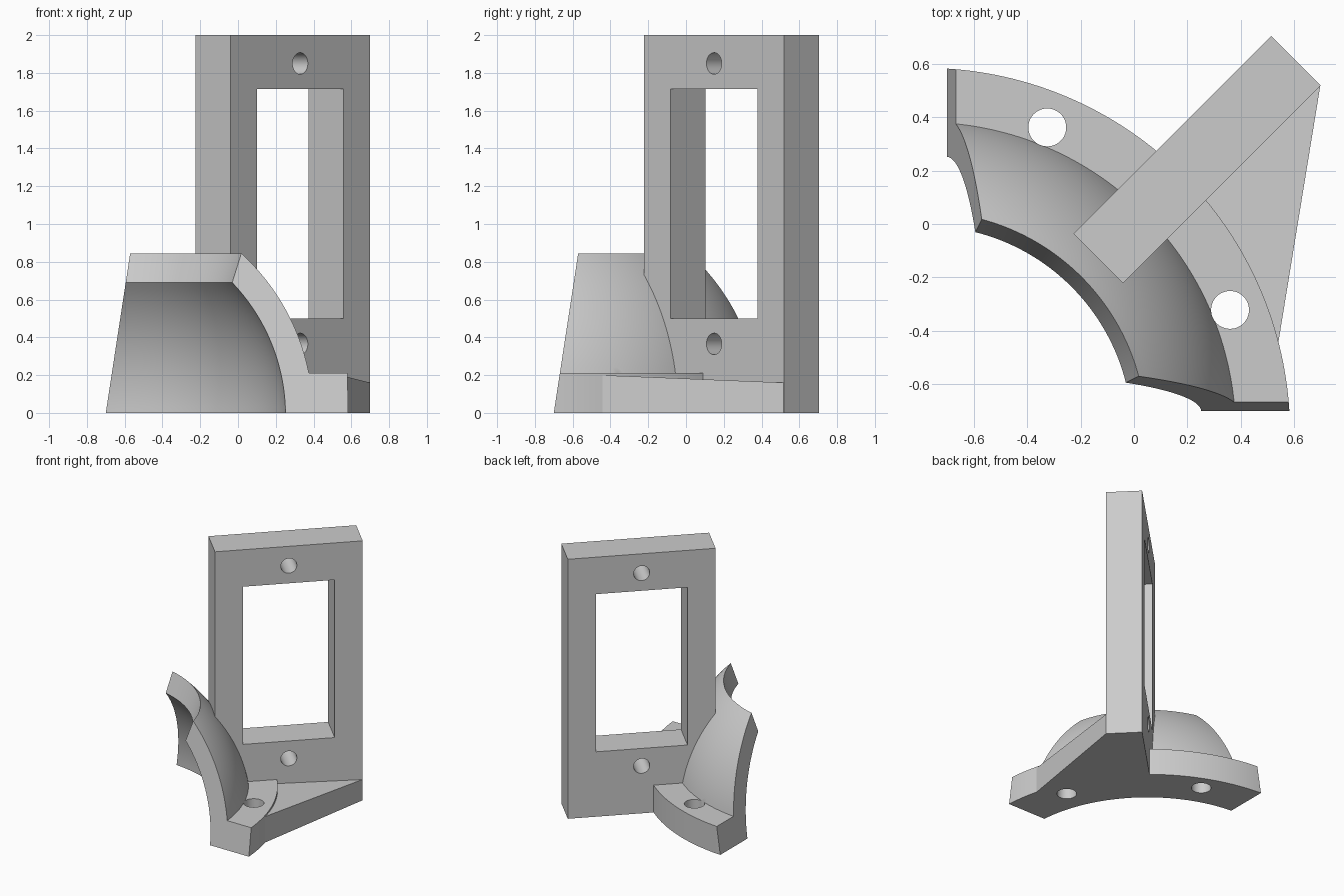
import bpy, bmesh, math
from mathutils import Vector, Matrix

if "Cube" in bpy.data.objects:
    bpy.data.objects.remove(bpy.data.objects["Cube"])

C = -0.785                      # shared x and y of the bowl axis
R_IN, R_OUT, R_FLANGE = 1.04, 1.185, 1.37
FLANGE_Z = 0.21
SLOPE = 0.153                   # lean of the bowl end faces

grey = bpy.data.materials.new("grey")
grey.use_nodes = True
grey.diffuse_color = (0.6, 0.6, 0.6, 1)
grey.node_tree.nodes["Principled BSDF"].inputs["Base Color"].default_value = (0.6, 0.6, 0.6, 1)


def make(name, bm):
    bmesh.ops.recalc_face_normals(bm, faces=bm.faces)
    mesh = bpy.data.meshes.new(name)
    bm.to_mesh(mesh)
    bm.free()
    mesh.materials.append(grey)
    ob = bpy.data.objects.new(name, mesh)
    bpy.context.collection.objects.link(ob)
    return ob


def activate(ob):
    bpy.ops.object.select_all(action='DESELECT')
    ob.select_set(True)
    bpy.context.view_layer.objects.active = ob


def box(name, size, matrix):
    bm = bmesh.new()
    bmesh.ops.create_cube(bm, size=1, matrix=matrix @ Matrix.Diagonal((*size, 1)))
    return make(name, bm)


def cylinder(name, radius, depth, matrix):
    bm = bmesh.new()
    bmesh.ops.create_cone(bm, cap_ends=True, segments=48, radius1=radius,
                          radius2=radius, depth=depth, matrix=matrix)
    return make(name, bm)


def cut(ob, cutters):
    activate(ob)
    for c in cutters:
        c.hide_render = True
        mod = ob.modifiers.new("cut", 'BOOLEAN')
        mod.operation, mod.solver, mod.object = 'DIFFERENCE', 'EXACT', c
        bpy.ops.object.modifier_apply(modifier=mod.name)
        bpy.data.objects.remove(c)


def arc(radius, z0, z1, steps=20):
    heights = [z0 + (z1 - z0) * i / steps for i in range(steps + 1)]
    return [(math.sqrt(radius ** 2 - z * z), z) for z in heights]


# Spherical bowl wall and flange, turned about the vertical axis
profile = arc(R_IN, 0, 0.69) + arc(R_OUT, 0.845, FLANGE_Z)
profile += [(R_FLANGE, FLANGE_Z), (R_FLANGE, 0)]
bm = bmesh.new()
section = bm.faces.new([bm.verts.new((C + r, C, z)) for r, z in profile])
bmesh.ops.spin(bm, geom=[section] + section.edges[:] + section.verts[:],
               cent=(C, C, 0), axis=(0, 0, 1), angle=math.pi / 2, steps=72)
bmesh.ops.remove_doubles(bm, verts=bm.verts, dist=1e-5)
# Sloping end faces
for normal in (Vector((1, 0, -SLOPE)), Vector((0, 1, -SLOPE))):
    point = Vector((-0.7, -0.7, 0))
    result = bmesh.ops.bisect_plane(bm, geom=bm.verts[:] + bm.edges[:] + bm.faces[:],
                                    plane_co=point, plane_no=normal, clear_inner=True)
    rim = [e for e in result["geom_cut"] if isinstance(e, bmesh.types.BMEdge)]
    bmesh.ops.contextual_create(bm, geom=rim)
bowl = make("bowl_and_flange", bm)
cut(bowl, [cylinder("bolt_cutter", 0.071, 1, Matrix.Translation((x, y, 0)))
           for x, y in ((-0.325, 0.362), (0.36, -0.322))])

# Upright mounting plate on the diagonal, with window and screw holes
turn = Matrix.Rotation(math.radians(45), 4, 'Z')


def on_plate(z):
    return turn @ Matrix.Translation((0.338, 0.003, z))


plate = box("mounting_plate", (1.048, 0.262, 2), on_plate(1))
cutters = [box("window_cutter", (0.65, 1, 1.215), on_plate(1.1075))]
for z in (1.85, 0.365):
    cutters.append(cylinder("screw_cutter", 0.057, 1,
                            on_plate(z) @ Matrix.Rotation(math.pi / 2, 4, 'X')))
bm = bmesh.new()
bmesh.ops.create_uvsphere(bm, u_segments=96, v_segments=64, radius=R_IN + 0.015,
                          matrix=Matrix.Translation((C, C, 0)))
cutters.append(make("hollow_cutter", bm))
cut(plate, cutters)

# Sloping gusset between flange and plate
outline = [(0.698, 0.517), (0.54, -0.45), (0.48, -0.4), (0.37, -0.13), (0.24, 0.07)]
bm = bmesh.new()
low = [bm.verts.new((x, y, 0)) for x, y in outline]
top = [bm.verts.new((x, y, 0.2 - 0.041 * (y + 0.45))) for x, y in outline]
bm.faces.new(low)
bm.faces.new(top)
for i in range(len(outline)):
    j = (i + 1) % len(outline)
    bm.faces.new((low[i], low[j], top[j], top[i]))
gusset = make("gusset", bm)

# Smooth curved surfaces, crisp edges
for ob in (bowl, plate):
    activate(ob)
    bpy.ops.object.shade_smooth_by_angle(angle=math.radians(25))
